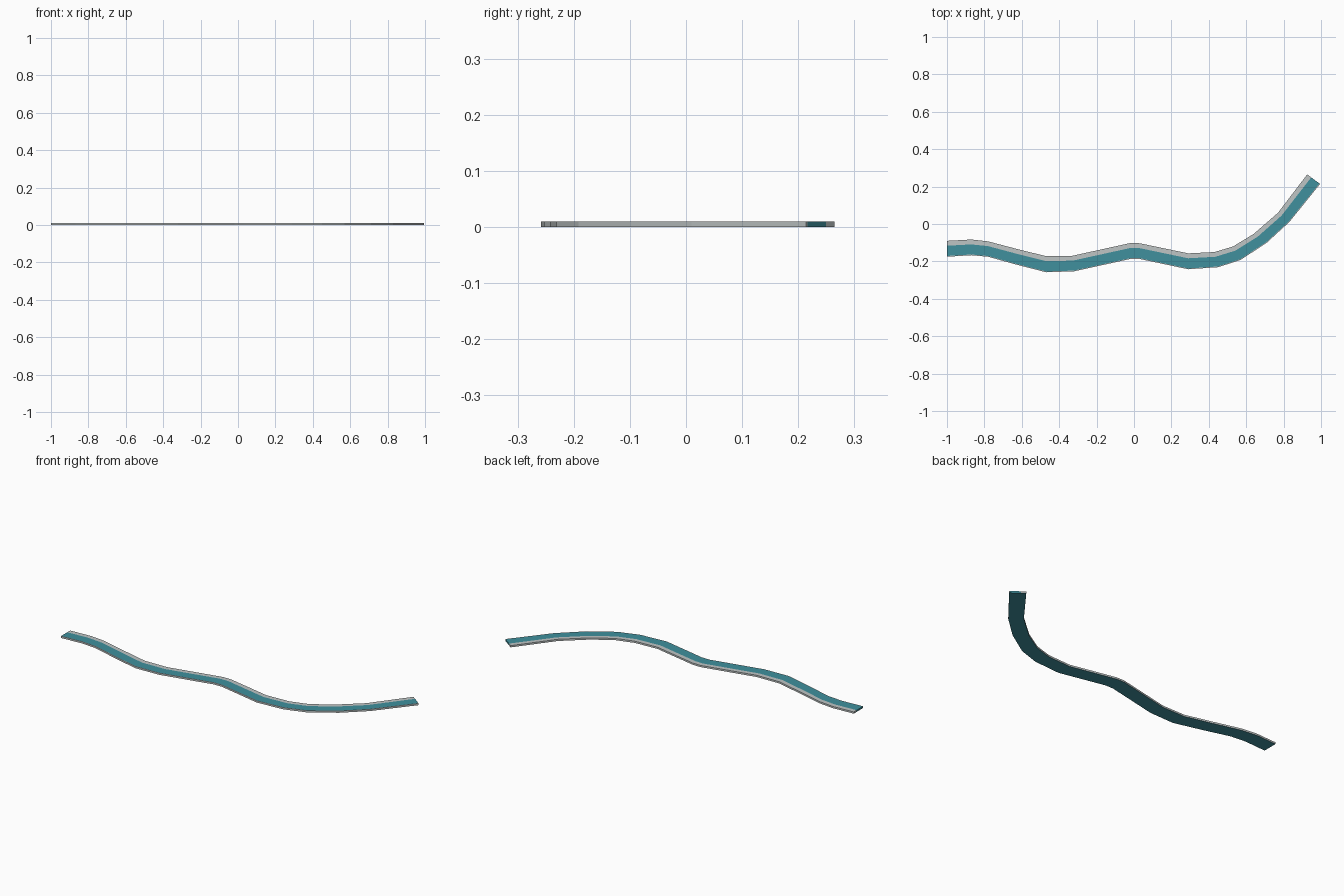
import bpy, bmesh
from mathutils import Vector

if "Cube" in bpy.data.objects:
    bpy.data.objects.remove(bpy.data.objects["Cube"])


def material(name, rgb):
    m = bpy.data.materials.new(name)
    m.diffuse_color = (*rgb, 1)
    m.use_nodes = True
    m.node_tree.nodes["Principled BSDF"].inputs["Base Color"].default_value = m.diffuse_color
    return m


# Matching bank points along the winding stream: (far x, far y, near x, near y)
banks = [
    (-1.0, -0.09, -1.0, -0.175), (-0.87, -0.083, -0.87, -0.167),
    (-0.78, -0.093, -0.78, -0.175), (-0.62, -0.135, -0.63, -0.217),
    (-0.47, -0.172, -0.47, -0.258), (-0.33, -0.17, -0.32, -0.253),
    (-0.02, -0.102, -0.02, -0.187), (0.03, -0.103, 0.03, -0.187),
    (0.29, -0.157, 0.29, -0.242), (0.43, -0.15, 0.45, -0.231),
    (0.53, -0.12, 0.57, -0.192), (0.64, -0.053, 0.71, -0.10),
    (0.77, 0.06, 0.83, 0.01), (0.926, 0.265, 0.995, 0.214),
]
HEIGHT = 0.01
SPLITS = (0.0, 0.31, 0.95, 1.0)   # stone rim, water, thin near rim

bm = bmesh.new()
rows = []
for ax, ay, bx, by in banks:
    a, b = Vector((ax, ay, 0)), Vector((bx, by, 0))
    rows.append([[bm.verts.new(a.lerp(b, t) + Vector((0, 0, z))) for t in SPLITS]
                 for z in (0, HEIGHT)])


def face(verts, mat):
    bm.faces.new(verts).material_index = mat


for (b0, t0), (b1, t1) in zip(rows, rows[1:]):
    for k in range(3):
        # top surface with water strip, water-coloured underside
        face((t0[k], t0[k + 1], t1[k + 1], t1[k]), 0 if k == 1 else 1)
        face((b0[k], b1[k], b1[k + 1], b0[k + 1]), 0)
    # stone side walls
    for k in (0, 3):
        face((b0[k], t0[k], t1[k], b1[k]), 1)

# End caps
for b, t in (rows[0], rows[-1]):
    for k in range(3):
        face((b[k], b[k + 1], t[k + 1], t[k]), 0 if k == 1 else 1)

bmesh.ops.recalc_face_normals(bm, faces=bm.faces[:])
mesh = bpy.data.meshes.new("stream")
bm.to_mesh(mesh)
bm.free()
mesh.materials.append(material("teal water", (0.05, 0.28, 0.34)))
mesh.materials.append(material("pale grey bank", (0.52, 0.56, 0.56)))
obj = bpy.data.objects.new("stream", mesh)
bpy.context.collection.objects.link(obj)
